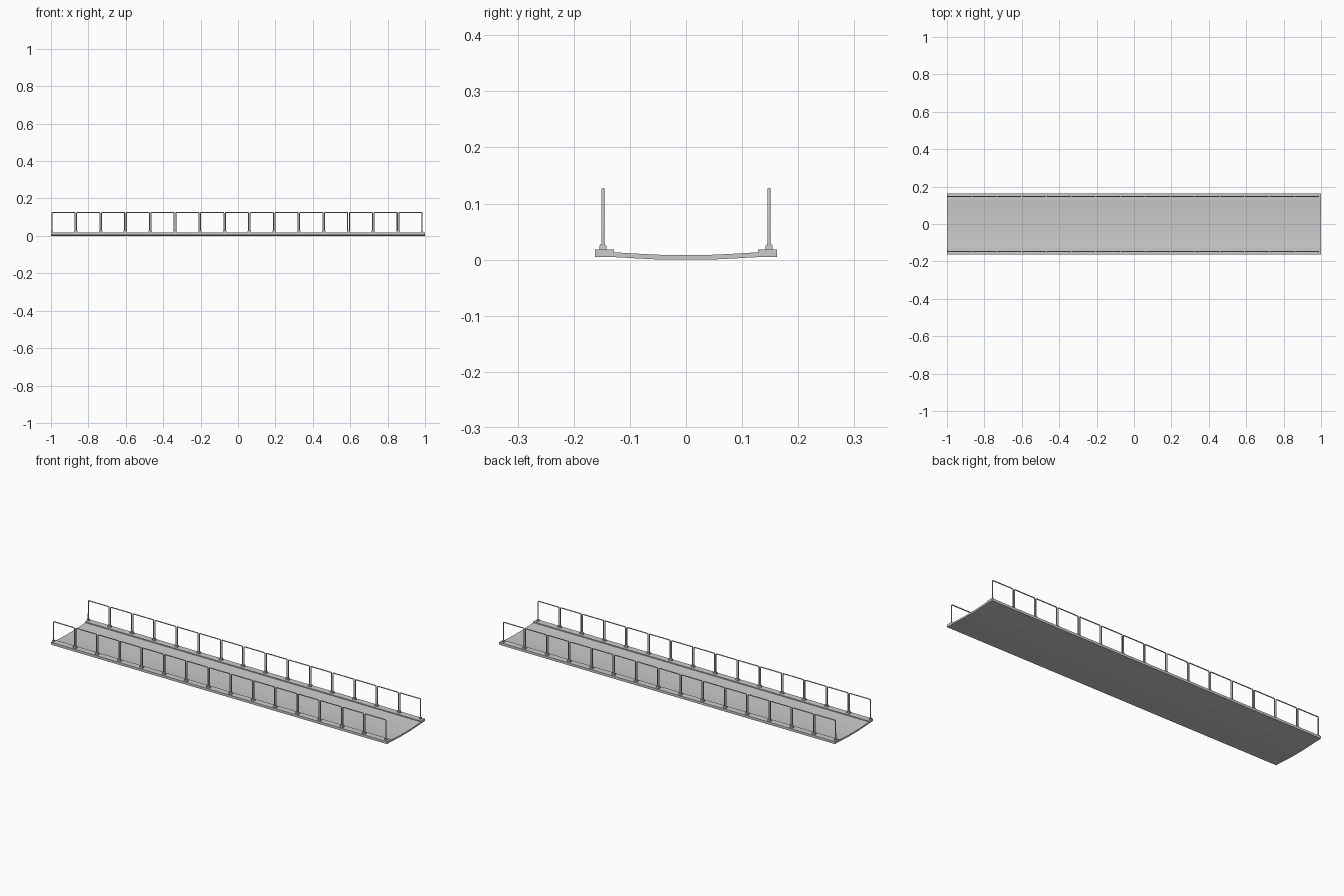
import bpy, bmesh

if "Cube" in bpy.data.objects:
    bpy.data.objects.remove(bpy.data.objects["Cube"])

PITCH, WIDTH, RAIL_Y = 0.1325, 0.124, 0.148
CURB_Z, RAIL_Z = 0.018, 0.1255


def finish(bm, name):
    bmesh.ops.recalc_face_normals(bm, faces=bm.faces)
    me = bpy.data.meshes.new(name)
    bm.to_mesh(me)
    bm.free()
    ob = bpy.data.objects.new(name, me)
    bpy.context.collection.objects.link(ob)
    return ob


def add_box(bm, x, y, z0, z1, hx, hy):
    vs = bmesh.ops.create_cube(bm, size=1)["verts"]
    for v in vs:
        v.co = (x + v.co.x * 2 * hx, y + v.co.y * 2 * hy,
                (z0 + z1) / 2 + v.co.z * (z1 - z0))


# Bridge deck: shallow curved slab with raised curbs, extruded along x
top = [(0.043, 0.0085), (0.085, 0.0105), (0.128, 0.013), (0.128, CURB_Z), (0.162, CURB_Z)]
bottom = [(0.162, 0.005), (0.128, 0.0045), (0.085, 0.002), (0.043, 0.0)]
half = top + bottom
profile = half + [(-y, z) for y, z in reversed(half)]
bm = bmesh.new()
face = bm.faces.new([bm.verts.new((-1, y, z)) for y, z in profile])
new = bmesh.ops.extrude_face_region(bm, geom=[face])["geom"]
bmesh.ops.translate(bm, vec=(2, 0, 0), verts=[g for g in new if isinstance(g, bmesh.types.BMVert)])
finish(bm, "bridge_deck")

for side, label in ((-1, "front"), (1, "back")):
    # Rail frames: slim tubes bent into inverted U shapes
    cu = bpy.data.curves.new(label + "_railing", "CURVE")
    cu.dimensions = "3D"
    cu.bevel_depth = 0.0028
    cu.bevel_resolution = 2
    cu.use_fill_caps = True
    y = side * RAIL_Y
    feet = bmesh.new()
    for i in range(15):
        x0 = -0.995 + i * PITCH
        x1 = x0 + WIDTH
        c = 0.004
        pts = [(x0, CURB_Z), (x0, RAIL_Z - c), (x0 + c * 0.3, RAIL_Z - c * 0.3), (x0 + c, RAIL_Z),
               (x1 - c, RAIL_Z), (x1 - c * 0.3, RAIL_Z - c * 0.3), (x1, RAIL_Z - c), (x1, CURB_Z)]
        sp = cu.splines.new("POLY")
        sp.points.add(len(pts) - 1)
        for p, (x, z) in zip(sp.points, pts):
            p.co = (x, y, z, 1)
        # Stepped foot under each post
        for x in (x0, x1):
            add_box(feet, x, y, CURB_Z - 0.001, 0.0255, 0.005, 0.0062)
            add_box(feet, x, y, 0.0255, 0.028, 0.004, 0.004)
    ob = bpy.data.objects.new(label + "_railing", cu)
    bpy.context.collection.objects.link(ob)
    finish(feet, label + "_post_feet")
